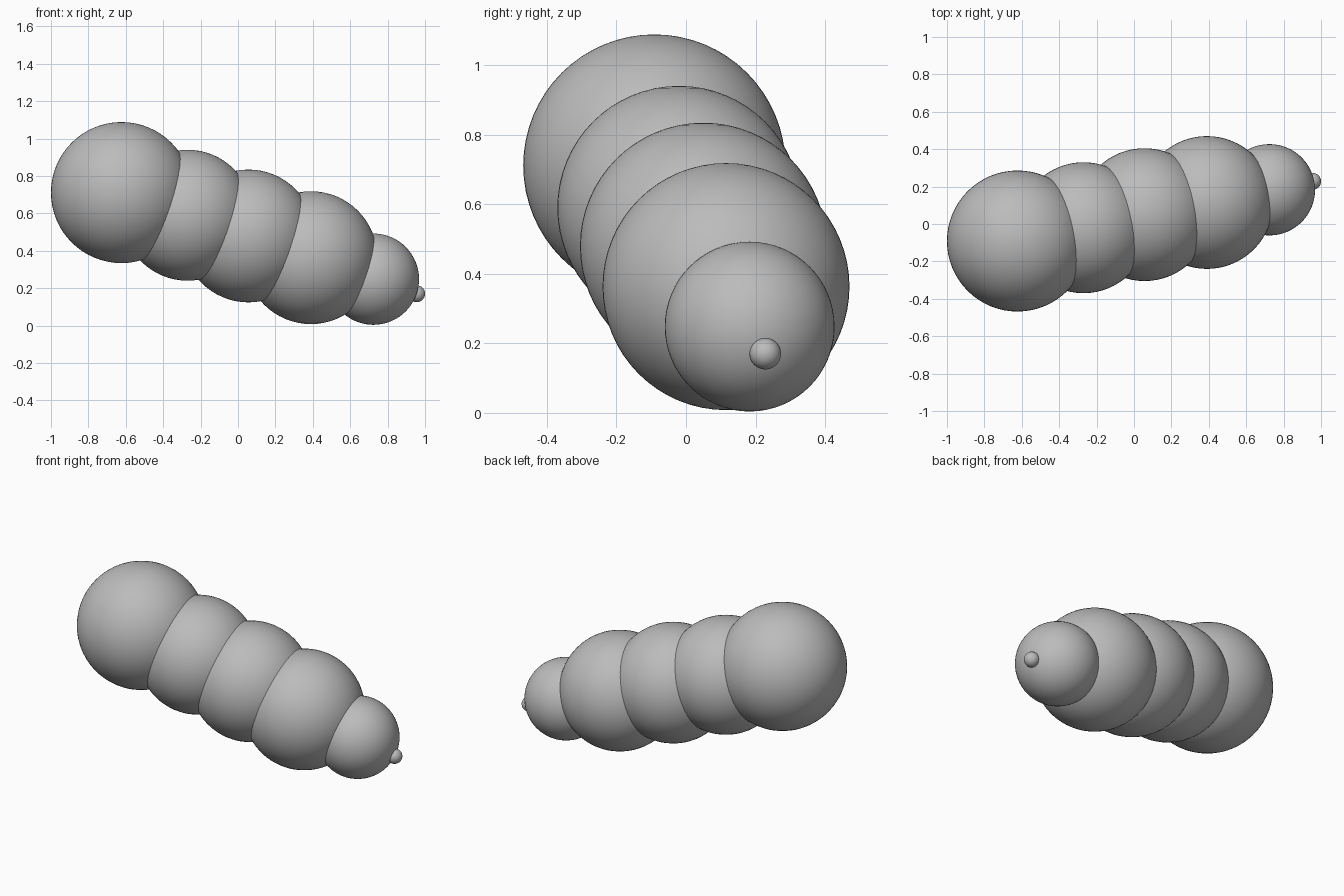
import bpy

cube = bpy.data.objects.get("Cube")
if cube:
    bpy.data.objects.remove(cube, do_unlink=True)

# Single plain grey
grey = bpy.data.materials.new("plain grey")
grey.use_nodes = True
colour = (0.5, 0.5, 0.5, 1)
grey.diffuse_color = colour
grey.node_tree.nodes["Principled BSDF"].inputs["Base Color"].default_value = colour


def ball(name, centre, radius):
    bpy.ops.mesh.primitive_uv_sphere_add(segments=64, ring_count=32, radius=radius, location=centre)
    obj = bpy.context.object
    obj.name = name
    obj.data.materials.append(grey)
    bpy.ops.object.shade_smooth()
    return obj


# Overlapping body segments, from the large high end to the small low end
ball("large_end_segment", (-0.623, -0.091, 0.711), 0.377)
ball("second_segment", (-0.27, -0.02, 0.59), 0.35)
ball("middle_segment", (0.056, 0.05, 0.479), 0.355)
ball("fourth_segment", (0.39, 0.115, 0.363), 0.355)
ball("small_end_segment", (0.724, 0.183, 0.248), 0.244)

# Small knob on the tip
ball("tip_knob", (0.955, 0.228, 0.17), 0.045)
